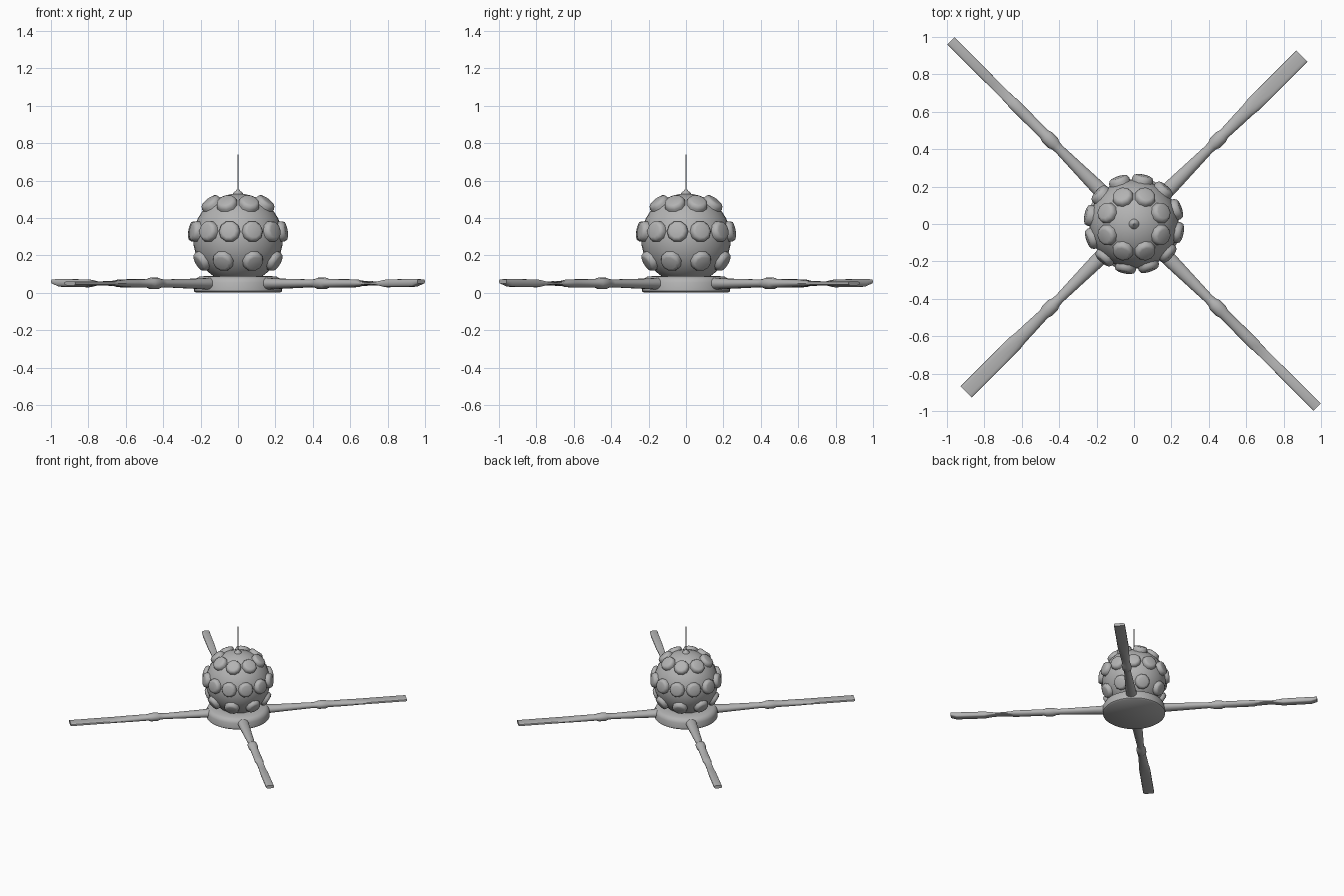
import bpy, bmesh, math
from mathutils import Vector, Matrix

if "Cube" in bpy.data.objects:
    bpy.data.objects.remove(bpy.data.objects["Cube"])

grey = bpy.data.materials.new("plain_grey")
grey.diffuse_color = (0.45, 0.45, 0.45, 1)
grey.use_nodes = True
grey.node_tree.nodes["Principled BSDF"].inputs["Base Color"].default_value = grey.diffuse_color


def finish(name, bm, angle=40):
    bmesh.ops.recalc_face_normals(bm, faces=bm.faces)
    me = bpy.data.meshes.new(name)
    bm.to_mesh(me)
    bm.free()
    me.materials.append(grey)
    ob = bpy.data.objects.new(name, me)
    bpy.context.collection.objects.link(ob)
    bpy.ops.object.select_all(action='DESELECT')
    ob.select_set(True)
    bpy.context.view_layer.objects.active = ob
    bpy.ops.object.shade_smooth_by_angle(angle=math.radians(angle))
    return ob


def loft(bm, rings):
    """Bridge equal-length rings of points and cap both ends."""
    vr = [[bm.verts.new(p) for p in r] for r in rings]
    n = len(vr[0])
    for a, b in zip(vr, vr[1:]):
        for i in range(n):
            j = (i + 1) % n
            bm.faces.new((a[i], a[j], b[j], b[i]))
    bm.faces.new(vr[0])
    bm.faces.new(vr[-1])


def lathe(bm, profile, n, mat=Matrix()):
    loft(bm, [[mat @ Vector((r * math.cos(2 * math.pi * i / n),
                             r * math.sin(2 * math.pi * i / n), z))
               for i in range(n)] for r, z in profile])


# Round body
CENTRE, R = Vector((0, 0, 0.29)), 0.24
bm = bmesh.new()
bmesh.ops.create_uvsphere(bm, u_segments=32, v_segments=20, radius=R,
                          matrix=Matrix.Translation(CENTRE))
finish("round_body", bm)

# Raised pads in three rings: elevation, count, first angle
bm = bmesh.new()
for elev, count, start in ((50, 8, 22.5), (9, 12, 19), (-30, 8, 22.5)):
    for k in range(count):
        az = math.radians(start + 360 / count * k - 90)
        e = math.radians(elev)
        d = Vector((math.cos(e) * math.cos(az), math.cos(e) * math.sin(az), math.sin(e)))
        m = Matrix.Translation(CENTRE) @ d.to_track_quat('Z', 'Y').to_matrix().to_4x4()
        lathe(bm, [(0.057, 0.215), (0.057, 0.246), (0.05, 0.262), (0.036, 0.267)], 10, m)
finish("body_pads", bm, 50)

# Base disc with rounded rim
bm = bmesh.new()
lathe(bm, [(0.225, 0), (0.235, 0.008), (0.235, 0.055), (0.225, 0.075),
           (0.205, 0.087), (0.15, 0.09)], 40)
finish("base_disc", bm)

# Antenna with small foot
bm = bmesh.new()
lathe(bm, [(0.03, 0.52), (0.026, 0.532), (0.012, 0.545), (0.004, 0.555),
           (0.004, 0.62), (0.0025, 0.74)], 12)
finish("antenna", bm)


# Arms: (distance, half width, half height, z) sections along a diagonal
inner = [(0.18, 0.042, 0.034, 0.048), (0.30, 0.038, 0.028, 0.048),
         (0.56, 0.026, 0.021, 0.05), (0.59, 0.027, 0.024, 0.05),
         (0.61, 0.036, 0.031, 0.05), (0.66, 0.036, 0.031, 0.05),
         (0.68, 0.029, 0.023, 0.05)]
wide = inner + [(0.78, 0.034, 0.022, 0.05), (0.86, 0.037, 0.02, 0.05),
                (0.90, 0.042, 0.016, 0.05), (1.02, 0.042, 0.011, 0.05),
                (1.27, 0.042, 0.011, 0.05)]
slim = inner + [(0.86, 0.031, 0.022, 0.05), (0.91, 0.032, 0.02, 0.05),
                (0.93, 0.027, 0.012, 0.05), (1.00, 0.026, 0.006, 0.05),
                (1.06, 0.026, 0.009, 0.05), (1.13, 0.027, 0.021, 0.05),
                (1.34, 0.028, 0.021, 0.053), (1.385, 0.028, 0.012, 0.06)]


def arm(name, sections, degrees):
    rot = Matrix.Rotation(math.radians(degrees), 4, 'Z')
    bm = bmesh.new()
    rings = []
    for d, w, h, z in sections:
        ring = []
        for i in range(16):
            a = 2 * math.pi * i / 16
            # squarish blade ends, round tube near the body
            p = 0.55 if d > 0.92 else 1.0
            c, s = math.cos(a), math.sin(a)
            y = math.copysign(abs(c) ** p, c) * w
            u = math.copysign(abs(s) ** p, s) * h
            ring.append(rot @ Vector((d, y, z + u)))
        rings.append(ring)
    loft(bm, rings)
    finish(name, bm, 40)


arm("arm_back_right", wide, 45)
arm("arm_back_left", slim, 135)
arm("arm_front_left", wide, 225)
arm("arm_front_right", slim, 315)
